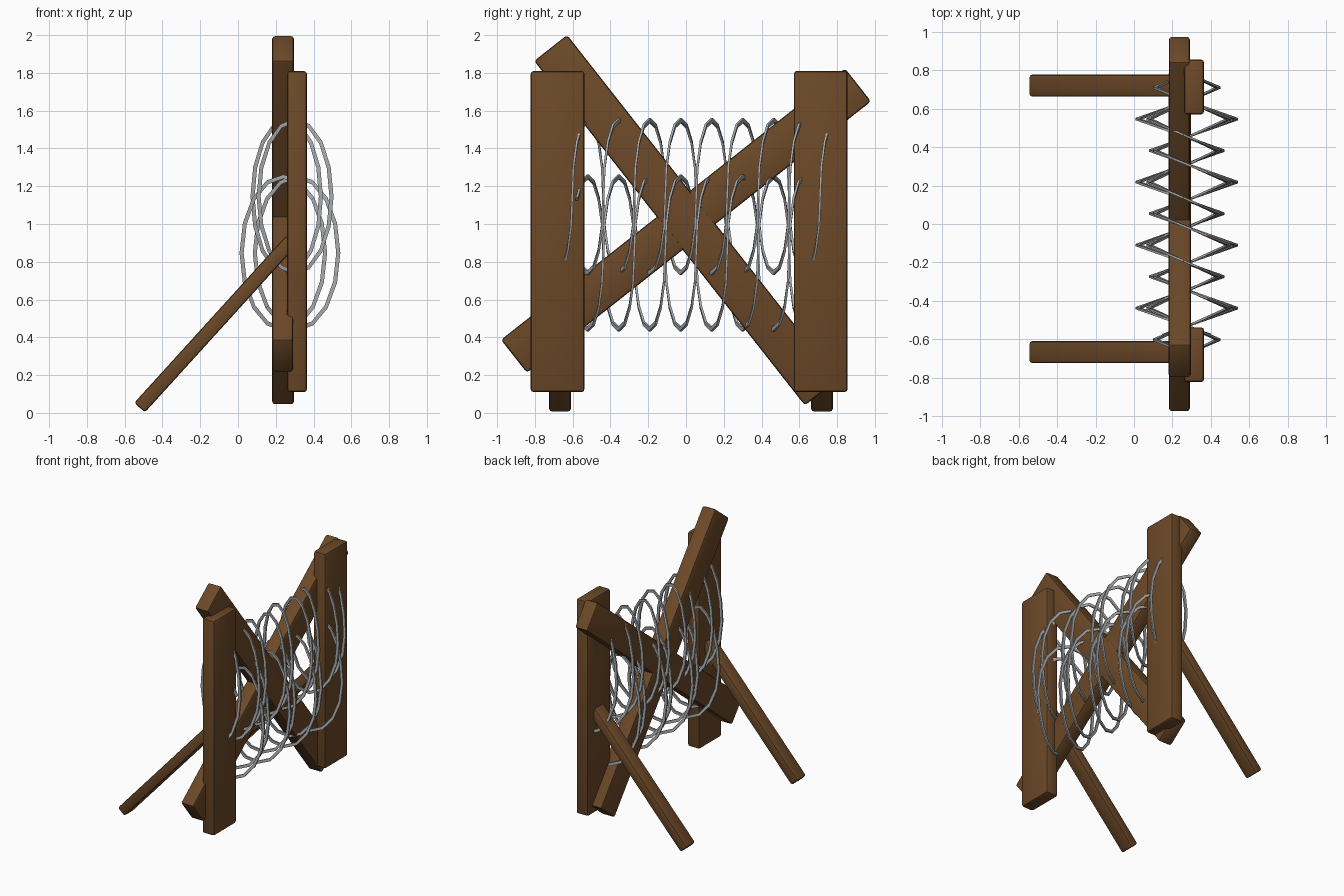
import bpy, bmesh, math

if "Cube" in bpy.data.objects:
    bpy.data.objects.remove(bpy.data.objects["Cube"])

def material(name, col):
    m = bpy.data.materials.new(name)
    m.diffuse_color = (*col, 1)
    m.use_nodes = True
    m.node_tree.nodes["Principled BSDF"].inputs["Base Color"].default_value = m.diffuse_color
    return m

WOOD = material("brown wood", (0.150, 0.066, 0.021))
STEEL = material("grey steel", (0.38, 0.39, 0.40))

def finish(name, bm, mat, angle):
    bmesh.ops.recalc_face_normals(bm, faces=bm.faces)
    me = bpy.data.meshes.new(name)
    bm.to_mesh(me)
    bm.free()
    ob = bpy.data.objects.new(name, me)
    bpy.context.collection.objects.link(ob)
    me.materials.append(mat)
    bpy.ops.object.select_all(action='DESELECT')
    ob.select_set(True)
    bpy.context.view_layer.objects.active = ob
    bpy.ops.object.shade_smooth_by_angle(angle=math.radians(angle))
    return ob

def beam(name, size, loc, rot=(0, 0, 0), bevel=0.016):
    bm = bmesh.new()
    bmesh.ops.create_cube(bm, size=1)
    bmesh.ops.scale(bm, vec=size, verts=bm.verts)
    bmesh.ops.bevel(bm, geom=bm.edges[:], offset=bevel, segments=2,
                    profile=0.5, affect='EDGES')
    ob = finish(name, bm, WOOD, 40)
    ob.location, ob.rotation_euler = loc, rot
    return ob

# upright posts
beam("left_post", (0.105, 0.285, 1.70), (0.3125, -0.68, 0.96))
beam("right_post", (0.105, 0.285, 1.70), (0.3125, 0.713, 0.96))

# crossed planks between the posts
beam("falling_cross_plank", (0.117, 2.32, 0.222), (0.2385, 0, 1.02),
     (math.atan2(-1.82, 1.43), 0, 0))
beam("rising_cross_plank", (0.111, 2.32, 0.222), (0.2365, 0, 1.018),
     (math.atan2(1.435, 1.82), 0, 0))

# sloping struts behind
x0, z0, x1, z1 = -0.521, 0.028, 0.285, 0.915
for name, y in (("left_strut", -0.667), ("right_strut", 0.72)):
    beam(name, (math.hypot(x1 - x0, z1 - z0), 0.115, 0.076),
         ((x0 + x1) / 2, y, (z0 + z1) / 2),
         (0, -math.atan2(z1 - z0, x1 - x0), 0), 0.014)

STEP = 0.164     # travel along y for each half turn
SIDES = 8        # segments for each half turn

def coil(name, cx, cz, rx, rz, start, first, last):
    """Flat strip wound in tilted half rings; first and last count half turns."""
    bm = bmesh.new()
    rows = []
    for i in range(round(first * SIDES), round(last * SIDES) + 1):
        half, part = divmod(i, SIDES)
        y = -0.602 + STEP * (half + (1 - math.cos(math.pi * part / SIDES)) / 2)
        a = start + math.pi * i / SIDES
        c, s = math.cos(a), math.sin(a)
        rows.append([bm.verts.new((cx + (rx + dr) * c, y + dy, cz + (rz + dr) * s))
                     for dr, dy in ((0, -.006), (0, .006), (-.022, .006), (-.022, -.006))])
    for a, b in zip(rows, rows[1:]):
        for k in range(4):
            n = (k + 1) % 4
            bm.faces.new((a[k], a[n], b[n], b[k]))
    bm.faces.new(rows[0])
    bm.faces.new(rows[-1])
    return finish(name, bm, STEEL, 30)

# wire coils: a lower and an upper pair, each wound half a turn apart
coil("lower_wire_a", 0.240, 0.847, 0.232, 0.415, 0, 0.25, 7.5)
coil("lower_wire_b", 0.310, 0.847, 0.232, 0.415, math.pi, 0.25, 7.5)
coil("upper_wire_a", 0.258, 1.145, 0.192, 0.415, 0, -0.5, 8.5)
coil("upper_wire_b", 0.302, 1.145, 0.204, 0.415, math.pi, -0.5, 8.5)
